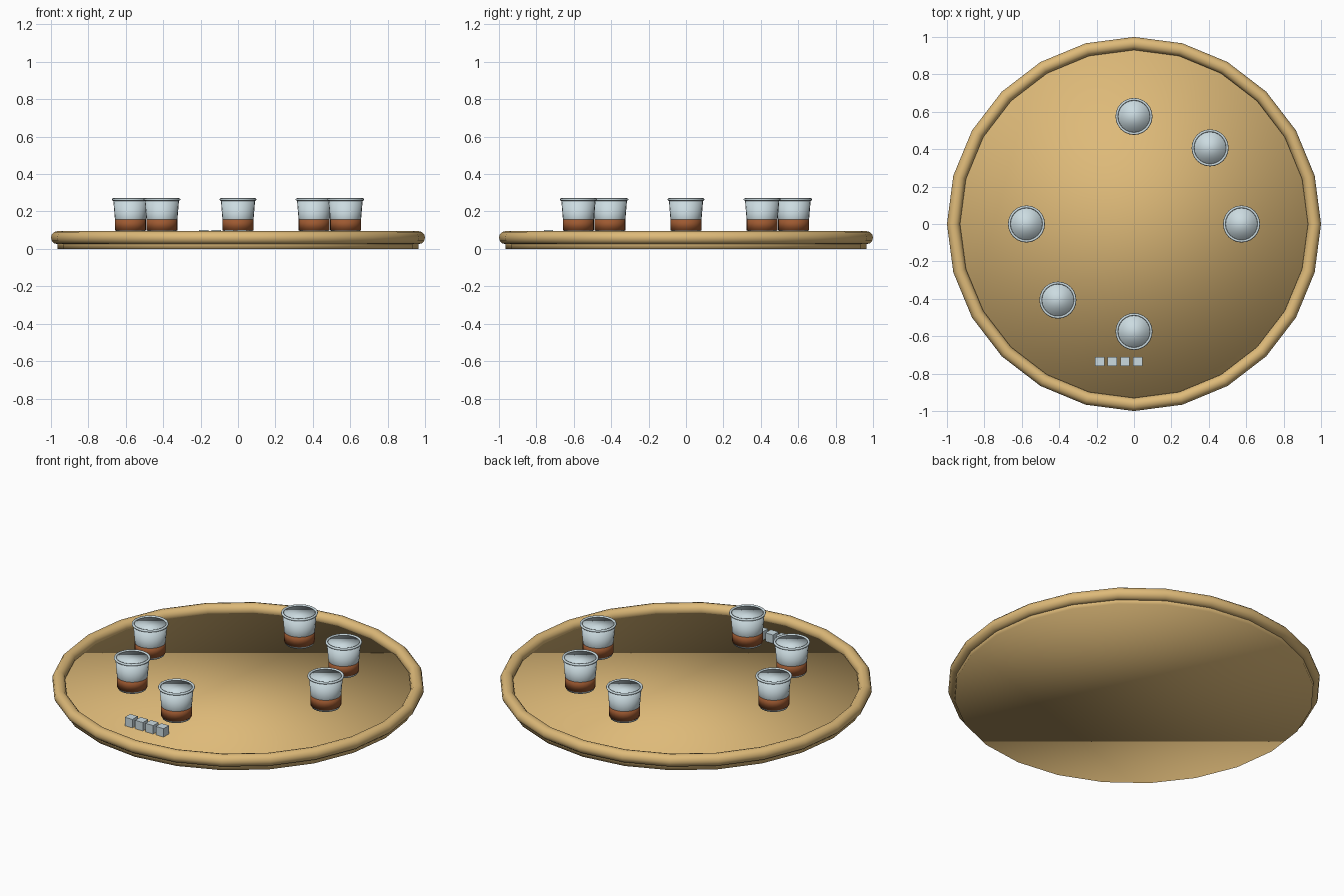
import bpy

# Remove the default cube
cube = bpy.data.objects.get("Cube")
if cube:
    bpy.data.objects.remove(cube, do_unlink=True)


def make_material(name, rgb):
    mat = bpy.data.materials.new(name)
    mat.use_nodes = True
    color = (*rgb, 1.0)
    mat.diffuse_color = color
    mat.node_tree.nodes["Principled BSDF"].inputs["Base Color"].default_value = color
    return mat


WOOD = make_material("light_wood", (0.73, 0.49, 0.19))
GLASS = make_material("pale_glass", (0.60, 0.71, 0.75))
DRINK = make_material("amber_drink", (0.34, 0.10, 0.03))


def finish(name, mat, smooth=True):
    obj = bpy.context.object
    obj.name = name
    obj.data.materials.append(mat)
    if smooth:
        bpy.ops.object.shade_smooth()
    return obj


def tapered(name, mat, x, y, z0, z1, r0, r1, sides):
    """Capped round solid with a smoothly shaded edge."""
    bpy.ops.mesh.primitive_cone_add(
        vertices=sides, radius1=r0, radius2=r1, depth=z1 - z0,
        location=(x, y, (z0 + z1) / 2))
    return finish(name, mat)


def ring(name, mat, x, y, z, major, minor, sides, minor_sides):
    bpy.ops.mesh.primitive_torus_add(
        location=(x, y, z), major_radius=major, minor_radius=minor,
        major_segments=sides, minor_segments=minor_sides)
    return finish(name, mat)


# Round tray with a raised rim
tapered("tray_base", WOOD, 0, 0, 0, 0.05, 0.965, 0.965, 24)
ring("tray_rim", WOOD, 0, 0, 0.06, 0.965, 0.035, 24, 12)

# Six small glasses, in opposite pairs around the tray
D, E = 0.575, 0.407
spots = [(D, 0), (E, E), (0, D)]
spots += [(-x, -y) for x, y in spots]
for i, (x, y) in enumerate(spots, 1):
    tapered(f"glass_{i}", GLASS, x, y, 0.086, 0.264, 0.077, 0.092, 24)
    tapered(f"drink_{i}", DRINK, x, y, 0.098, 0.164, 0.083, 0.083, 24)
    ring(f"glass_lip_{i}", GLASS, x, y, 0.264, 0.092, 0.007, 24, 8)

# Row of ice cubes near the front edge
for i in range(4):
    bpy.ops.mesh.primitive_cube_add(
        size=0.05, location=(-0.184 + i * 0.068, -0.735, 0.075))
    finish(f"ice_cube_{i + 1}", GLASS, smooth=False)
